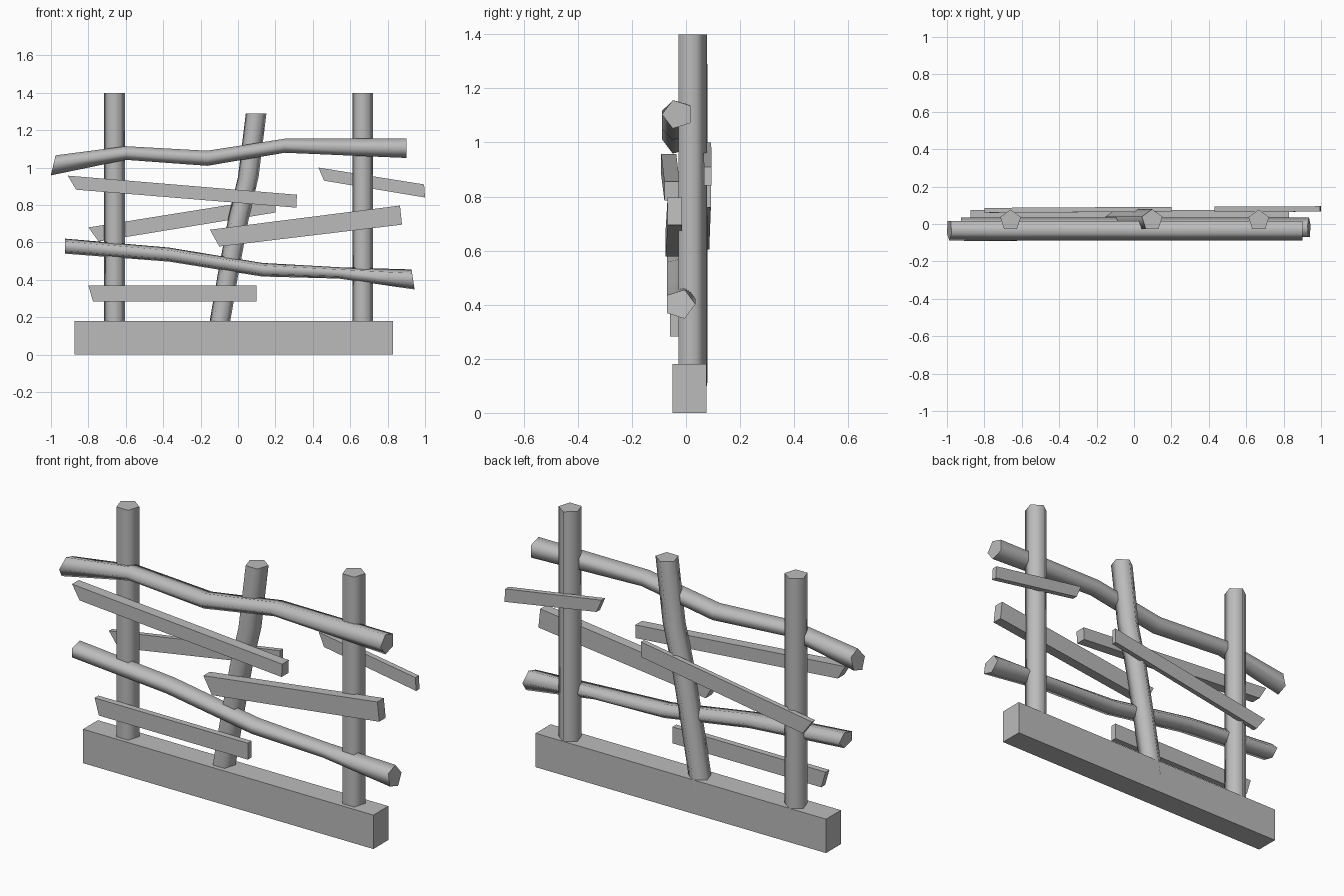
import bpy, bmesh, math

cube = bpy.data.objects.get("Cube")
if cube:
    bpy.data.objects.remove(cube, do_unlink=True)

GREY = (0.5, 0.5, 0.5, 1)
wood = bpy.data.materials.new("plain grey")
wood.use_nodes = True
wood.diffuse_color = GREY
wood.node_tree.nodes["Principled BSDF"].inputs["Base Color"].default_value = GREY


def finish(name, bm):
    bmesh.ops.recalc_face_normals(bm, faces=bm.faces)
    mesh = bpy.data.meshes.new(name)
    bm.to_mesh(mesh)
    bm.free()
    mesh.materials.append(wood)
    obj = bpy.data.objects.new(name, mesh)
    bpy.context.collection.objects.link(obj)
    return obj


def log(name, sections, turn, radius=0.058):
    """Five-sided log; each section gives (u, v) -> point for a unit pentagon."""
    bm = bmesh.new()
    angles = [turn + math.tau * i / 5 for i in range(5)]
    rings = [[bm.verts.new(place(radius * math.cos(a), radius * math.sin(a)))
              for a in angles] for place in sections]
    for low, high in zip(rings, rings[1:]):
        for i in range(5):
            j = (i + 1) % 5
            bm.faces.new((low[i], low[j], high[j], high[i])).smooth = True
    # Flat ends with crisp rims
    for ring in (rings[0], rings[-1]):
        for edge in bm.faces.new(ring).edges:
            edge.smooth = False
    return finish(name, bm)


def post(name, path):
    log(name, [lambda u, v, x=x, y=y, z=z: (x + u, y + v, z)
               for x, y, z in path], math.pi / 2)


def rail(name, y, turn, path):
    # Each station: x, centre height, vertical squash, lean of the cut
    log(name, [lambda u, v, x=x, z=z, s=s, k=k: (x + k * v, y + u, z + v * s)
               for x, z, s, k in path], turn)


def plank(name, outline, left_y, right_y, thick):
    """Board from a four-corner front outline, left corners first and last."""
    bm = bmesh.new()
    depth = (left_y, left_y, right_y, right_y)
    front = [bm.verts.new((x, y, z)) for (x, z), y in zip(outline, depth)]
    back = [bm.verts.new((x, y + thick, z)) for (x, z), y in zip(outline, depth)]
    bm.faces.new(front)
    bm.faces.new(back)
    for i in range(4):
        j = (i + 1) % 4
        bm.faces.new((front[i], front[j], back[j], back[i]))
    finish(name, bm)


# Base beam
plank("base_beam", [(-.875, .18), (-.875, 0), (.83, 0), (.83, .18)], -.05, -.05, .125)

# Upright posts
for side, x in (("right", -.66), ("left", .667)):
    post(side + "_post", [(x, .019, .1), (x, .019, 1.4)])
post("crooked_middle_post", [(-.108, .021, .11), (-.055, .021, .42), (.005, .021, .74),
                             (.055, .021, .95), (.097, .021, 1.29)])

# Bent rails along the front
rail("top_rail", -.031, math.pi, [(-.988, 1.012, .97, .23), (-.6, 1.078, .66, 0),
                                  (-.165, 1.05, .73, 0), (.25, 1.117, .68, 0),
                                  (.9, 1.104, .95, 0)])
rail("lower_rail", -.023, 0, [(-.925, .58, .73, 0), (-.37, .535, .68, 0),
                              (.13, .454, .66, 0), (.54, .437, .55, 0),
                              (.936, .402, .97, -.14)])

# Broken planks on the front
plank("upper_front_plank", [(-.91, .957), (-.866, .882), (.312, .786), (.315, .855)],
      -.092, -.08, .056)
plank("middle_front_plank", [(-.15, .668), (-.1, .578), (.877, .695), (.866, .797)],
      -.076, -.068, .054)
plank("bottom_front_plank", [(-.8, .37), (-.775, .283), (.1, .283), (.1, .37)],
      -.06, -.06, .032)

# Broken planks on the back
plank("back_long_plank", [(-.8, .68), (-.745, .605), (.2, .76), (.2, .84)],
      .06, .066, .026)
plank("back_short_plank", [(.43, 1.0), (.46, .93), (1.0, .84), (.995, .91)],
      .064, .066, .029)
